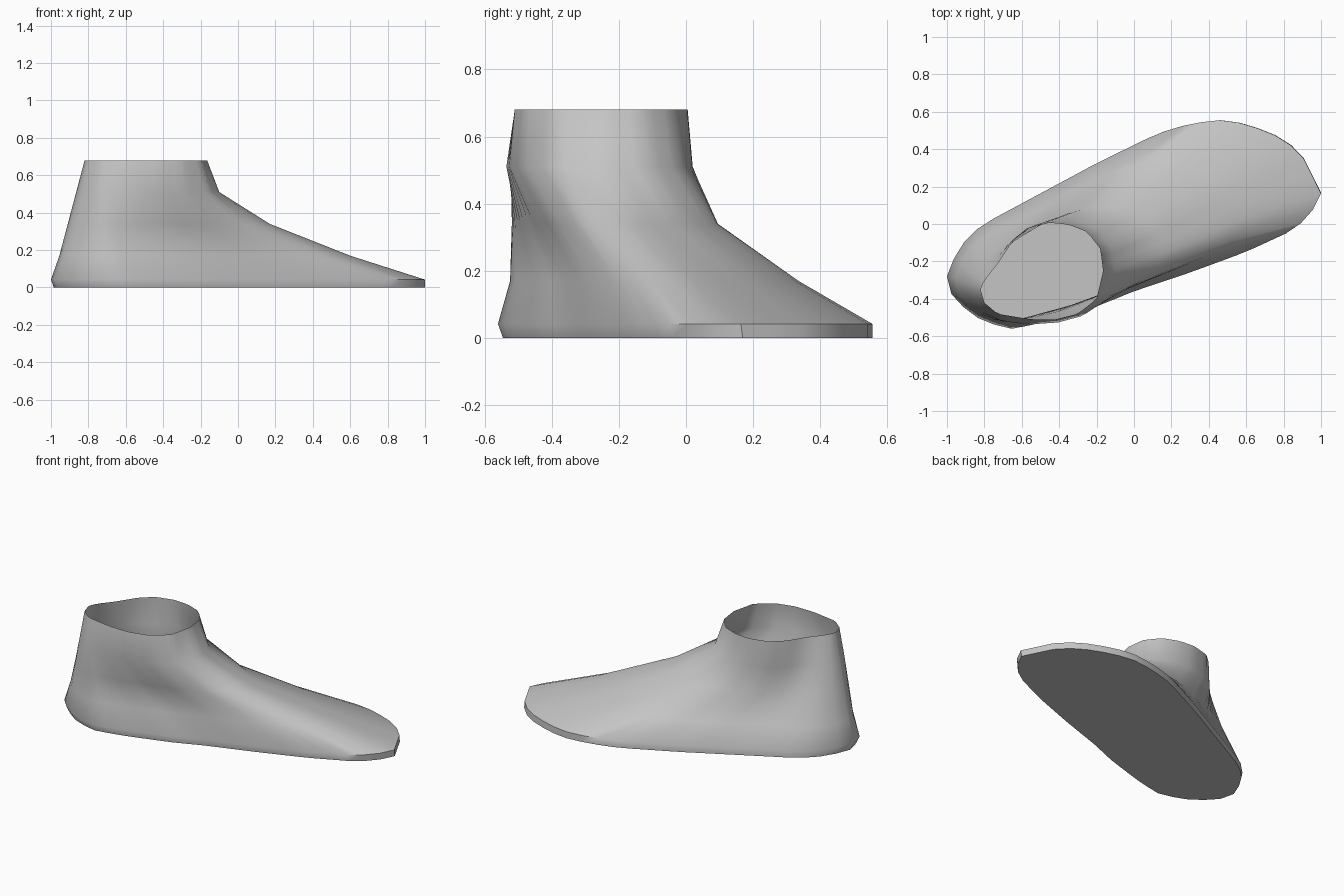
import bpy
import bmesh
from math import radians
from mathutils import Vector

default = bpy.data.objects.get("Cube")
if default:
    bpy.data.objects.remove(default)

grey = bpy.data.materials.new("plain_grey")
grey.use_nodes = True
grey.diffuse_color = (0.56, 0.56, 0.56, 1)
grey.node_tree.nodes["Principled BSDF"].inputs["Base Color"].default_value = grey.diffuse_color

HALF = 24      # segments along each side of the foot
HEEL = 8       # segments over which the straight heel fades into the instep
HEIGHT = 0.68

# Outlines from heel to toe, along the left and the right side
sole_left = [(-1, -.27), (-.96, -.17), (-.89, -.06), (-.8, .01), (-.2, .33), (.13, .49),
             (.3, .54), (.45, .56), (.6, .54), (.8, .46), (.9, .37), (1, .17)]
sole_right = [(-1, -.27), (-.97, -.39), (-.81, -.51), (-.66, -.55), (-.5, -.52),
              (-.2, -.43), (0, -.35), (.3, -.25), (.6, -.14), (.84, -.03), (.94, .05), (1, .17)]
collar_left = [(-.82, -.35), (-.8, -.3), (-.72, -.2), (-.65, -.09), (-.57, -.02), (-.45, .01),
               (-.35, 0), (-.25, -.04), (-.18, -.13), (-.165, -.25)]
collar_right = [(-.82, -.35), (-.8, -.42), (-.73, -.48), (-.55, -.51), (-.42, -.51),
                (-.3, -.48), (-.2, -.4), (-.165, -.25)]


def resample(points, count):
    """Evenly spaced points along a polyline."""
    pts = [Vector(p) for p in points]
    lengths = [(b - a).length for a, b in zip(pts, pts[1:])]
    result = []
    for i in range(count + 1):
        d, k = sum(lengths) * i / count, 0
        while k < len(lengths) - 1 and d > lengths[k]:
            d -= lengths[k]
            k += 1
        result.append(pts[k].lerp(pts[k + 1], min(1, d / lengths[k])))
    return result


def closed_outline(left, right):
    """Anticlockwise loop: heel to toe on the right, back along the left."""
    return resample(right, HALF)[:-1] + resample(left, HALF)[:0:-1]


def fit(points, box):
    """Scale a loop into the box (x low, x high, y low, y high)."""
    for axis in (0, 1):
        low = min(p[axis] for p in points)
        high = max(p[axis] for p in points)
        a, b = box[2 * axis:2 * axis + 2]
        for p in points:
            p[axis] = a + (p[axis] - low) / (high - low) * (b - a)
    return points


sole = closed_outline(sole_left, sole_right)
collar = closed_outline(collar_left, collar_right)
n = len(sole)


def section(z, blend, box):
    """Instep fitted to its extents, with a heel that runs straight up to the collar."""
    loop = fit([s.lerp(c, blend) for s, c in zip(sole, collar)], box)
    if 0 < blend < 1:
        for i, p in enumerate(loop):
            weight = max(0, 1 - min(i, n - i) / HEEL)
            weight *= weight * (3 - 2 * weight)
            loop[i] = p.lerp(sole[i].lerp(collar[i], z / HEIGHT), weight)
    return loop


# Height, blend from sole to collar, extents of each section
sections = [
    (0, 0, (-.985, 1, -.545, .555)),
    (.042, 0, (-1, 1, -.56, .555)),
    (.17, .12, (-.975, .6, -.52, .335)),
    (.34, .5, (-.91, .17, -.52, .095)),
    (.51, .92, (-.86, -.1, -.535, .02)),
    (HEIGHT, 1, (-.82, -.165, -.51, .005)),
]

# Loft the sections, close the sole and leave the collar open
bm = bmesh.new()
rings = []
for z, blend, box in sections:
    rings.append([bm.verts.new((p.x, p.y, z)) for p in section(z, blend, box)])
for low, high in zip(rings, rings[1:]):
    for i in range(n):
        j = (i + 1) % n
        bm.faces.new((low[i], low[j], high[j], high[i]))
bm.faces.new(rings[0][::-1])

mesh = bpy.data.meshes.new("foot_shell")
bm.to_mesh(mesh)
bm.free()
mesh.materials.append(grey)
foot = bpy.data.objects.new("foot_shell", mesh)
bpy.context.collection.objects.link(foot)
bpy.context.view_layer.objects.active = foot
foot.select_set(True)
bpy.ops.object.shade_smooth_by_angle(angle=radians(50))
